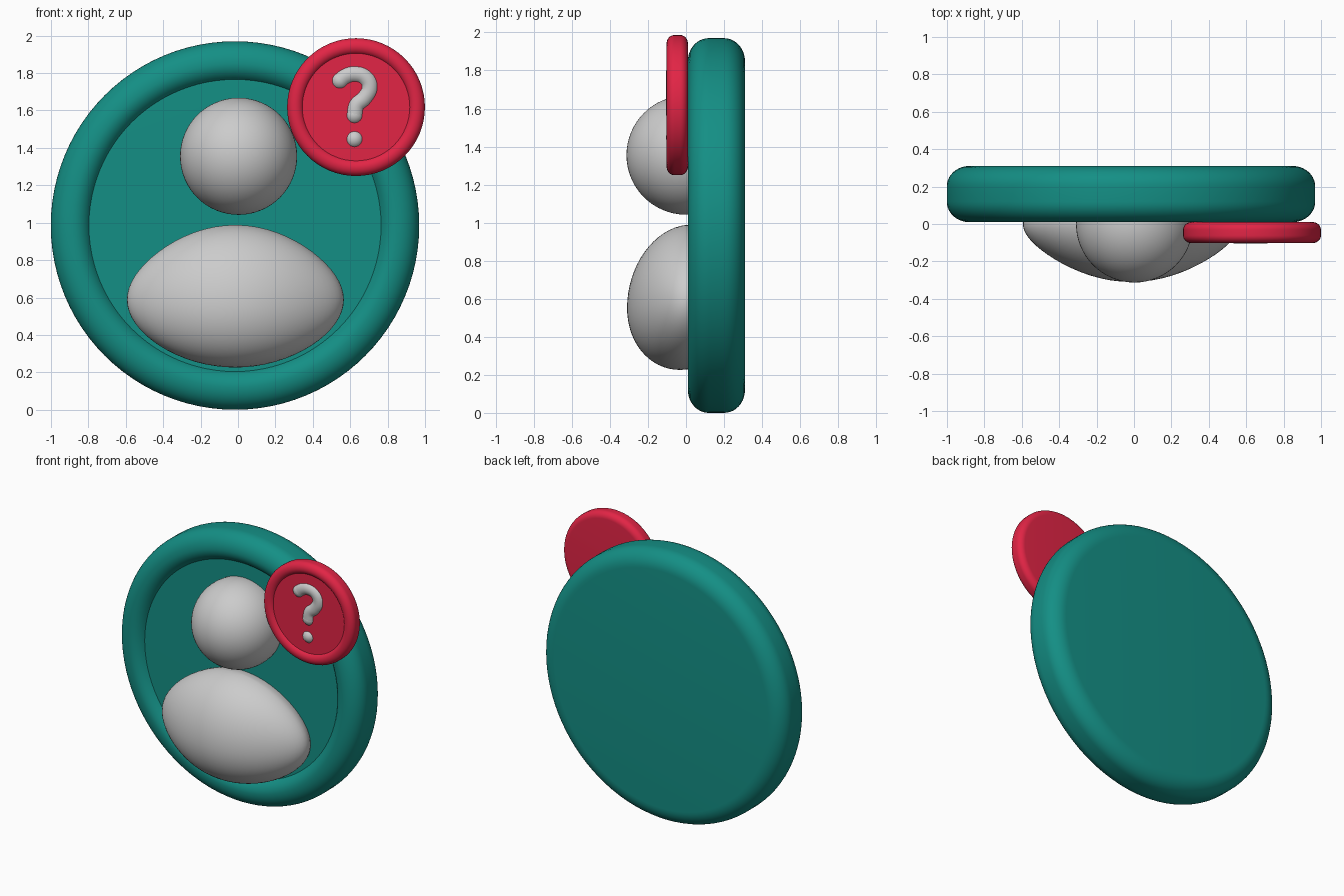
import bpy, bmesh, math
from mathutils import Vector

if "Cube" in bpy.data.objects:
    bpy.data.objects.remove(bpy.data.objects["Cube"])


def material(name, color):
    m = bpy.data.materials.new(name)
    m.diffuse_color = color
    m.use_nodes = True
    m.node_tree.nodes["Principled BSDF"].inputs["Base Color"].default_value = m.diffuse_color
    return m


teal = material("teal", (0.007, 0.275, 0.235, 1))
red = material("red", (0.76, 0.018, 0.06, 1))


def finish(bm, name, mat=None):
    bmesh.ops.recalc_face_normals(bm, faces=bm.faces)
    me = bpy.data.meshes.new(name)
    bm.to_mesh(me)
    bm.free()
    ob = bpy.data.objects.new(name, me)
    bpy.context.collection.objects.link(ob)
    if mat:
        me.materials.append(mat)
    for p in me.polygons:
        p.use_smooth = True
    me.set_sharp_from_angle(angle=math.radians(40))
    return ob


def arc(cr, cy, rr, ry, a0, a1, n=10):
    return [(cr + rr * math.cos(math.radians(a0 + (a1 - a0) * i / n)),
             cy + ry * math.sin(math.radians(a0 + (a1 - a0) * i / n))) for i in range(n + 1)]


def rimmed_disc(name, center, s, mat, inner, segs=96):
    """Round plate with a raised, rounded rim; front at y=0 and back at y=0.3 before scaling."""
    prof = [(0, 0.05), (inner, 0.05)]
    prof += arc(0.865, 0.11, 0.865 - inner, 0.11, 213, 270, 8)
    prof += arc(0.865, 0.11, 0.12, 0.11, 270, 360)[1:]
    prof += arc(0.865, 0.19, 0.12, 0.11, 0, 90)
    prof += [(0, 0.30)]
    bm = bmesh.new()
    vs = [bm.verts.new((r * s + center[0], y * s + center[1], center[2])) for r, y in prof]
    es = [bm.edges.new(p) for p in zip(vs, vs[1:])]
    bmesh.ops.spin(bm, geom=vs + es, cent=center, axis=(0, 1, 0), angle=math.tau, steps=segs)
    bmesh.ops.remove_doubles(bm, verts=bm.verts, dist=1e-4)
    return finish(bm, name, mat)


def ball(name, center, radius, shape=None, cut=None, segs=64):
    """Ball with an optional reshaping function and a flat cut at the back."""
    bm = bmesh.new()
    bmesh.ops.create_uvsphere(bm, u_segments=segs, v_segments=segs // 2, radius=1)
    for v in bm.verts:
        v.co = (shape(v.co) if shape else v.co * radius) + Vector(center)
    if cut is not None:
        bmesh.ops.bisect_plane(bm, geom=bm.verts[:] + bm.edges[:] + bm.faces[:],
                               plane_co=(0, cut, 0), plane_no=(0, 1, 0), clear_outer=True)
        bmesh.ops.holes_fill(bm, edges=[e for e in bm.edges if e.is_boundary])
    return finish(bm, name)


# Main plate and small badge
rimmed_disc("plate", (-0.016, 0.01, 0.985), 1.0, teal, 0.765)
rimmed_disc("badge", (0.631, -0.102, 1.618), 0.374, red, 0.75, 64)

# Figure: head and shoulders
ball("head", (0.003, 0, 1.355), 0.313, cut=0.1)


def shoulder_shape(c):
    x2 = c.x * c.x
    z = c.z * (0.40 * (1 - 0.18 * x2) if c.z > 0 else 0.36 * (1 - 0.1 * x2))
    y = c.y * 0.31 * (1 - 0.28 * x2)
    return Vector((c.x * 0.58, y, z + 0.12 * min(y, 0)))


ball("shoulders", (-0.014, 0, 0.588), 1, shape=shoulder_shape, cut=0.1)

# Question mark symbol: bent tube with round ends, and a dot
path = [(0.545, 1.760), (0.575, 1.783), (0.625, 1.795), (0.682, 1.775),
        (0.704, 1.725), (0.676, 1.667), (0.634, 1.628), (0.623, 1.575)]
MARK_Y = -0.055
cu = bpy.data.curves.new("symbol_hook", 'CURVE')
cu.dimensions = '3D'
cu.bevel_depth = 0.05
cu.bevel_resolution = 6
cu.resolution_u = 8
sp = cu.splines.new('BEZIER')
sp.bezier_points.add(len(path) - 1)
for bp, (x, z) in zip(sp.bezier_points, path):
    bp.co = (x, MARK_Y, z)
    bp.handle_left_type = bp.handle_right_type = 'AUTO'
sp.use_smooth = True
bpy.context.collection.objects.link(bpy.data.objects.new("symbol_hook", cu))
for name, (x, z) in (("symbol_upper_end", path[0]), ("symbol_lower_end", path[-1]),
                     ("symbol_dot", (0.623, 1.447))):
    ball(name, (x, MARK_Y, z), 0.05, segs=32)
